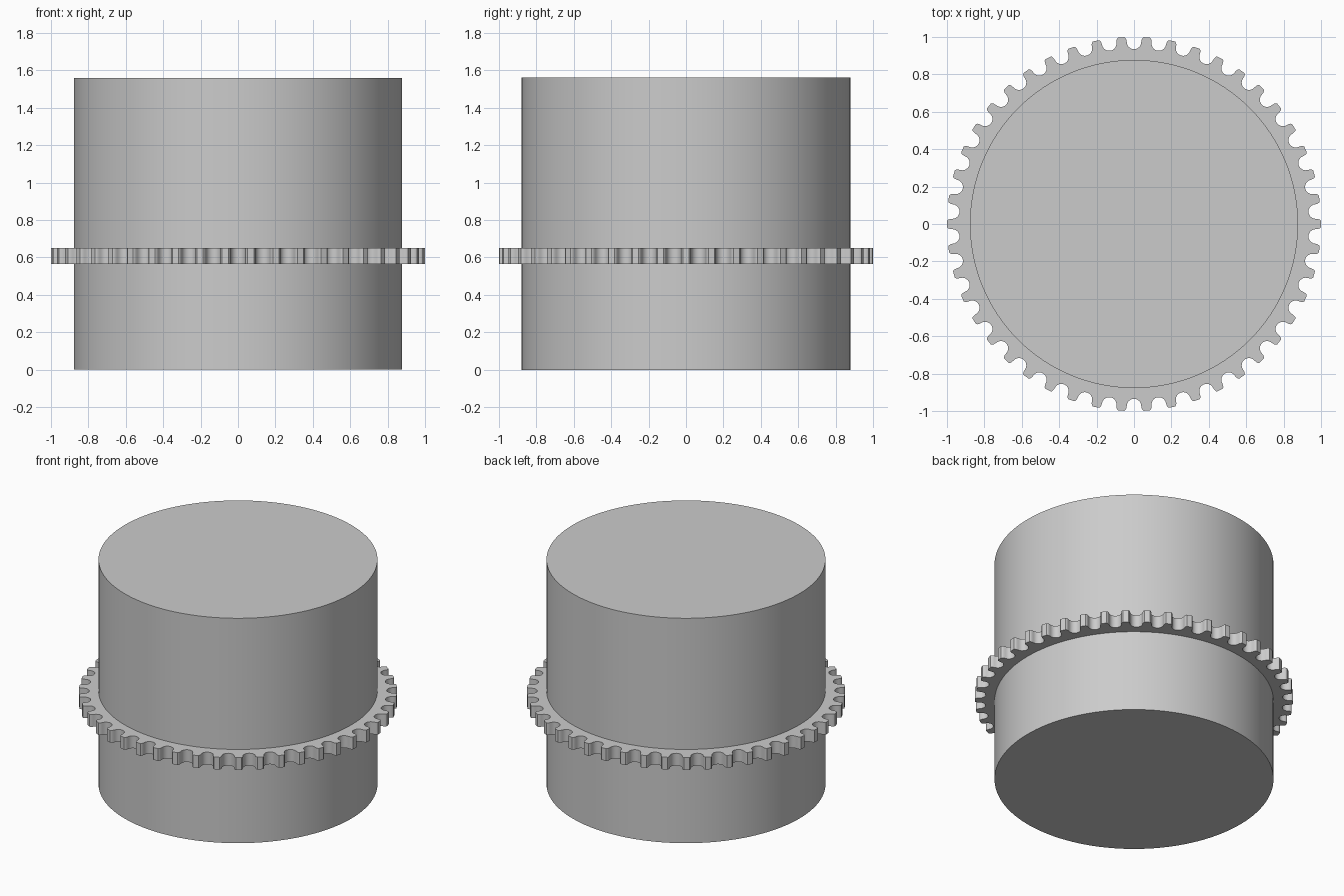
import bpy
import bmesh
from math import cos, sin, pi, radians

cube = bpy.data.objects.get("Cube")
if cube:
    bpy.data.objects.remove(cube)

grey = bpy.data.materials.new("plain grey")
grey.use_nodes = True
GREY = (0.6, 0.6, 0.6, 1)
grey.diffuse_color = GREY
grey.node_tree.nodes["Principled BSDF"].inputs["Base Color"].default_value = GREY


def extrude_outline(name, outline, bottom, top, smooth_angle):
    """Solid prism from a closed outline of (x, y) points."""
    bm = bmesh.new()
    base = bm.faces.new([bm.verts.new((x, y, bottom)) for x, y in outline])
    cap = bmesh.ops.extrude_face_region(bm, geom=[base], use_keep_orig=True)
    verts = [v for v in cap["geom"] if isinstance(v, bmesh.types.BMVert)]
    bmesh.ops.translate(bm, verts=verts, vec=(0, 0, top - bottom))
    bmesh.ops.recalc_face_normals(bm, faces=bm.faces)
    mesh = bpy.data.meshes.new(name)
    bm.to_mesh(mesh)
    bm.free()
    mesh.materials.append(grey)
    obj = bpy.data.objects.new(name, mesh)
    bpy.context.collection.objects.link(obj)
    bpy.ops.object.select_all(action="DESELECT")
    obj.select_set(True)
    bpy.context.view_layer.objects.active = obj
    bpy.ops.object.shade_smooth_by_angle(angle=radians(smooth_angle))
    return obj


# Drum body
SIDES = 128
drum = [(0.877 * cos(2 * pi * i / SIDES), 0.877 * sin(2 * pi * i / SIDES))
        for i in range(SIDES)]
extrude_outline("drum", drum, 0, 1.56, 30)

# Toothed ring: round-bottomed notches with slightly flared mouths
TEETH = 46
SEAT_RADIUS, SEAT_CENTRE, ARC_STEPS = 0.039, 0.974, 10
notch = [(0.995, -0.046), (0.985, -0.041)]
for i in range(ARC_STEPS + 1):
    a = -pi / 2 + pi * i / ARC_STEPS
    notch.append((SEAT_CENTRE - SEAT_RADIUS * cos(a), SEAT_RADIUS * sin(a)))
notch += [(r, -t) for r, t in reversed(notch[:2])]
# Rounded tooth tip, reaching the outer radius at its middle
pitch = 2 * pi / TEETH
notch += [(cos(0.051), sin(0.051)), (cos(pitch / 2), sin(pitch / 2)),
          (cos(pitch - 0.051), sin(pitch - 0.051))]

ring = []
for k in range(TEETH):
    a = pi / 2 + k * pitch
    ring += [(r * cos(a) - t * sin(a), r * sin(a) + t * cos(a)) for r, t in notch]
extrude_outline("toothed_ring", ring, 0.565, 0.65, 30)
